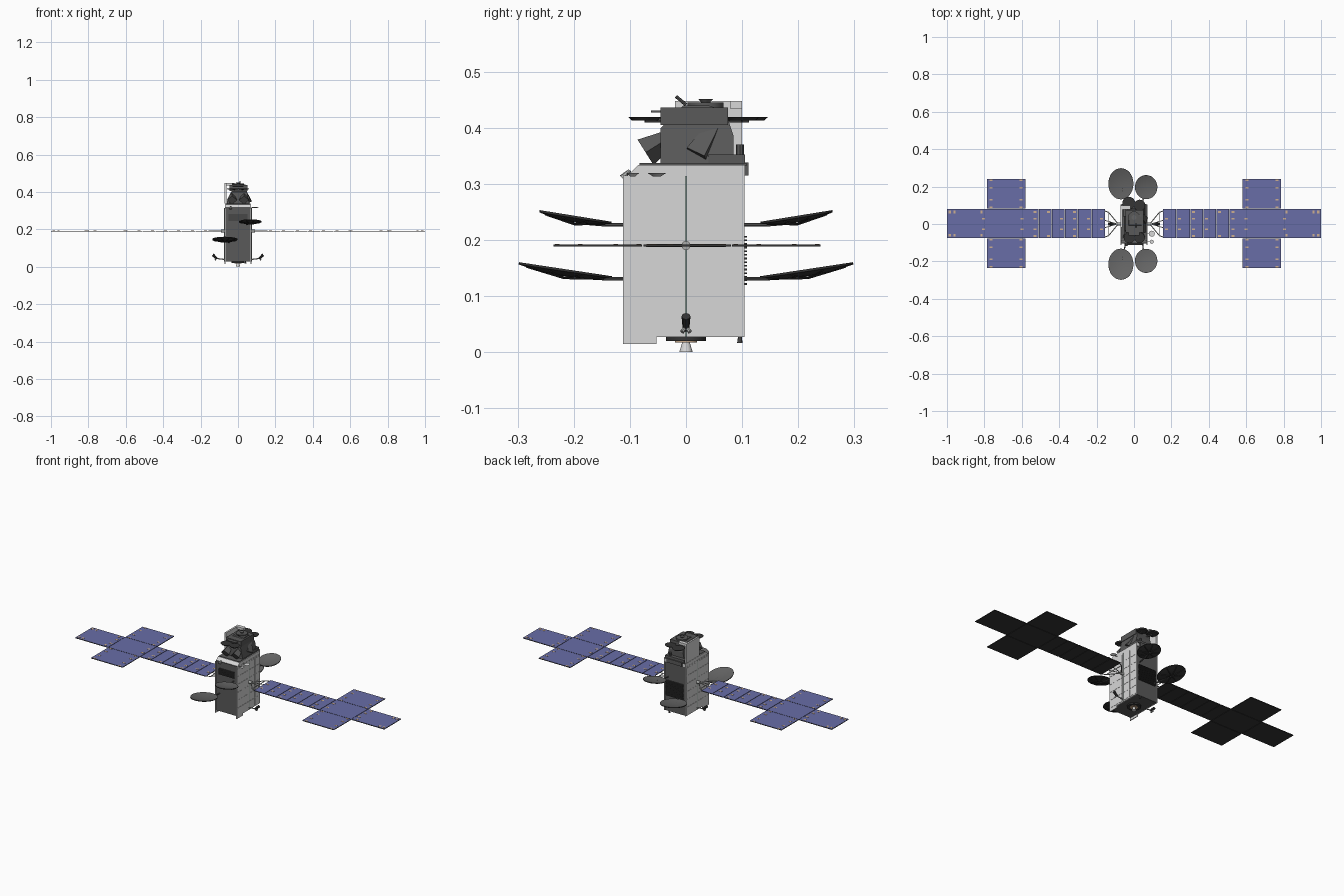
import bpy, bmesh, math
from mathutils import Vector

cube = bpy.data.objects.get("Cube")
if cube:
    bpy.data.objects.remove(cube, do_unlink=True)


def material(name, r, g, b):
    m = bpy.data.materials.new(name)
    m.use_nodes = True
    m.diffuse_color = (r, g, b, 1)
    m.node_tree.nodes["Principled BSDF"].inputs["Base Color"].default_value = (r, g, b, 1)
    return m


BLUE = material("solar_blue", 0.14, 0.155, 0.39)
BLACK = material("panel_black", 0.035, 0.035, 0.035)
GREY = material("blanket_grey", 0.1, 0.1, 0.1)
DISH = material("reflector_grey", 0.13, 0.13, 0.13)
LIGHT = material("radiator_light", 0.68, 0.68, 0.68)
METAL = material("strut_metal", 0.4, 0.41, 0.4)
TAN = material("patch_tan", 0.62, 0.43, 0.28)
GREEN = material("pipe_green", 0.3, 0.38, 0.34)


def finish(bm, name, *mats, smooth=False):
    bmesh.ops.recalc_face_normals(bm, faces=bm.faces[:])
    me = bpy.data.meshes.new(name)
    bm.to_mesh(me)
    bm.free()
    for m in mats:
        me.materials.append(m)
    ob = bpy.data.objects.new(name, me)
    bpy.context.collection.objects.link(ob)
    if smooth:
        bpy.ops.object.select_all(action='DESELECT')
        ob.select_set(True)
        bpy.context.view_layer.objects.active = ob
        bpy.ops.object.shade_smooth_by_angle(angle=math.radians(40))
    return ob


def box(name, x, y, z, *mats):
    """Box from (low, high) ranges; a second material covers all but the top."""
    bm = bmesh.new()
    bmesh.ops.create_cube(bm, size=1)
    for v in bm.verts:
        v.co = [sum(r) / 2 + c * abs(r[1] - r[0]) for c, r in zip(v.co, (x, y, z))]
    if len(mats) > 1:
        bm.normal_update()
        for f in bm.faces:
            f.material_index = 0 if f.normal.z > 0.5 else 1
    return finish(bm, name, *mats)


def rod(name, a, b, r1, mat, r2=None, sides=8):
    """Cylinder or cone from point a to point b."""
    a, b = Vector(a), Vector(b)
    bm = bmesh.new()
    bmesh.ops.create_cone(bm, cap_ends=True, segments=sides, radius1=r1,
                          radius2=r1 if r2 is None else r2, depth=(b - a).length)
    ob = finish(bm, name, mat, smooth=sides > 6)
    ob.location = (a + b) / 2
    ob.rotation_euler = (b - a).to_track_quat('Z', 'Y').to_euler()
    return ob


def prism(name, profile, x0, x1, mat, taper=1.0):
    """Side profile in y, z extruded along x, narrowing with height by taper."""
    bm = bmesh.new()
    zs = [p[1] for p in profile]
    mid = (x0 + x1) / 2
    sides = []
    for x in (x0, x1):
        sides.append([bm.verts.new((mid + (x - mid) * (1 + (taper - 1) * (z - min(zs)) / (max(zs) - min(zs))), y, z))
                      for y, z in profile])
    n = len(profile)
    bm.faces.new(sides[0])
    bm.faces.new(sides[1])
    for i in range(n):
        j = (i + 1) % n
        bm.faces.new((sides[0][i], sides[0][j], sides[1][j], sides[1][i]))
    return finish(bm, name, mat)


def dish(name, centre, rx, ry, depth, tilt, thick=0.004, sides=32):
    """Shallow bowl with a dark ribbed back."""
    bm = bmesh.new()
    layers = []
    for drop in (0, thick):
        rings = []
        for k in range(1, 5):
            t = k / 4
            rings.append([bm.verts.new((rx * t * math.cos(a), ry * t * math.sin(a), depth * t * t - drop))
                          for a in (math.tau * i / sides for i in range(sides))])
        hub = bm.verts.new((0, 0, -drop))
        layers.append(rings)
        mi = 1 if drop else 0
        for i in range(sides):
            j = (i + 1) % sides
            bm.faces.new((hub, rings[0][i], rings[0][j])).material_index = mi
            for lo, hi in zip(rings, rings[1:]):
                bm.faces.new((lo[i], hi[i], hi[j], lo[j])).material_index = mi
    for i in range(sides):
        j = (i + 1) % sides
        bm.faces.new((layers[0][-1][i], layers[0][-1][j], layers[1][-1][j], layers[1][-1][i])).material_index = 1
    ob = finish(bm, name, DISH, BLACK, smooth=True)
    ob.location = centre
    ob.rotation_euler = (tilt, 0, 0)
    # stiffening ribs on the back
    for k in range(8):
        a = math.tau * (k + 0.5) / 8
        rib = rod(name + "_rib", (0, 0, -thick - 0.003),
                  (rx * 0.9 * math.cos(a), ry * 0.9 * math.sin(a), depth * 0.8 - thick), 0.002, BLACK, sides=4)
        rib.parent = ob
    return ob


# Main body and top deck
box("body", (-0.068, 0.068), (-0.105, 0.1), (0.028, 0.318), GREY)
prism("top_deck", [(-0.105, 0.314), (0.105, 0.314), (0.105, 0.334), (-0.085, 0.334)], -0.07, 0.07, LIGHT)
box("deck_cover", (-0.066, 0.066), (-0.083, 0.108), (0.332, 0.337), GREY)
box("deck_rear_box", (-0.05, 0.05), (0.1, 0.111), (0.315, 0.338), GREY)

# Radiator sides with tiles and centre pipe
for s in (-1, 1):
    prism("radiator", [(-0.112, 0.015), (-0.053, 0.015), (-0.053, 0.027), (0.104, 0.027), (0.104, 0.315),
                       (-0.112, 0.315)], s * 0.066, s * 0.071, LIGHT)
    for row in range(6):
        z = 0.034 + row * 0.046
        for col in range(4):
            y = (-0.106, -0.055, 0.004, 0.053)[col]
            box("radiator_tile", (s * 0.07, s * 0.0722), (y, y + 0.047), (z, z + 0.043), LIGHT)
    rod("side_pipe", (s * 0.072, 0, 0.028), (s * 0.072, 0, 0.314), 0.002, GREEN)

# Heater fins on the front and back
for k in range(14):
    z = 0.12 + k * 0.0065
    box("back_fin", (-0.055, 0.055), (0.099, 0.109), (z, z + 0.003), BLACK)
for k in range(6):
    z = 0.245 + k * 0.0065
    box("front_fin", (-0.05, 0.05), (-0.111, -0.104), (z, z + 0.003), BLACK)

# Solar wings
cuts = [0.155, 0.225, 0.3, 0.37, 0.44, 0.51, 0.58, 0.786, 1.0]
Z = 0.19
for s in (-1, 1):
    for a, b in zip(cuts, cuts[1:]):
        box("solar_panel", (s * (a + 0.001), s * (b - 0.001)), (-0.076, 0.08), (Z - 0.002, Z + 0.002), BLUE, BLACK)
        for y in (-0.065, -0.028, 0.028, 0.065):
            if (round(a * 100) + round(abs(y) * 1000)) % 3:
                box("panel_patch", (s * (a + 0.01), s * (a + 0.026)), (y - 0.005, y + 0.005), (Z, Z + 0.003), TAN)
    for y0, y1 in ((-0.236, -0.078), (0.082, 0.24)):
        box("cross_panel", (s * 0.581, s * 0.785), (y0, y1), (Z - 0.002, Z + 0.002), BLUE, BLACK)
        for x in (0.605, 0.765):
            for t in (0.04, 0.3, 0.7, 0.96):
                y = y0 + t * (y1 - y0)
                box("cross_patch", (s * (x - 0.008), s * (x + 0.008)), (y - 0.004, y + 0.004), (Z, Z + 0.003), TAN)
    for x in (0.815, 0.96, 0.985):
        for y in (-0.06, 0.064):
            box("tip_patch", (s * (x - 0.006), s * (x + 0.006)), (y - 0.007, y + 0.007), (Z, Z + 0.003), TAN)
    # folding yoke
    rod("wing_hinge", (s * 0.065, 0, Z), (s * 0.092, 0, Z), 0.008, METAL, sides=12)
    for t in (-1, 1):
        rod("yoke_arm", (s * 0.085, 0, Z), (s * 0.135, t * 0.062, Z), 0.0025, METAL)
        rod("yoke_end", (s * 0.135, t * 0.062, Z), (s * 0.158, t * 0.07, Z), 0.0025, METAL)
        rod("yoke_brace", (s * 0.09, 0, Z), (s * 0.157, t * 0.02, Z), 0.002, METAL)
    rod("yoke_bar", (s * 0.135, -0.062, Z), (s * 0.135, 0.062, Z), 0.002, METAL)

# Four side reflectors on arms
for t in (-1, 1):
    side = "front" if t < 0 else "back"
    dish(side + "_large_reflector", (-0.07, t * 0.216, 0.139), 0.067, 0.084, 0.009, t * 0.15)
    dish(side + "_small_reflector", (0.065, t * 0.198, 0.235), 0.06, 0.065, 0.008, t * 0.16)
    for x, z, tip, dx in ((-0.045, 0.131, 0.2, -0.02), (0.045, 0.227, 0.18, 0.015)):
        rod("reflector_arm", (x, t * 0.1, z), (x + dx * 0.4, t * 0.145, z), 0.003, GREY)
        rod("reflector_arm_end", (x + dx * 0.4, t * 0.145, z), (x + dx, t * tip, z + 0.003), 0.003, GREY)

# Antenna tower
prism("tower", [(-0.045, 0.335), (0.085, 0.335), (0.085, 0.385), (0.07, 0.43), (0.04, 0.44), (-0.005, 0.44),
                (-0.045, 0.4)], -0.05, 0.062, GREY, taper=0.6)
box("tower_shelf", (-0.045, 0.05), (-0.045, 0.075), (0.405, 0.436), GREY)
box("tower_base", (-0.06, 0.062), (0.04, 0.105), (0.337, 0.352), GREY)
rod("rear_post", (0.035, 0.096, 0.335), (0.035, 0.096, 0.37), 0.007, GREY)
rod("tower_drum", (0, 0.035, 0.43), (0, 0.035, 0.445), 0.032, GREY, sides=20)
rod("drum_cap", (0, 0.035, 0.444), (0, 0.035, 0.451), 0.007, DISH, 0.013, sides=16)
for x in (-0.032, 0.032):
    rod("feed_horn", (x, -0.01, 0.395), (x, -0.072, 0.356), 0.008, GREY, 0.027, sides=4)
rod("side_horn", (0.035, 0.05, 0.4), (0.052, 0.02, 0.35), 0.015, GREY, 0.026, sides=4)
rod("whip", (0.01, 0, 0.441), (0.01, -0.018, 0.456), 0.003, GREY)
for x, y, r in ((-0.025, -0.073, 0.03), (0.03, -0.073, 0.028), (-0.028, 0.112, 0.034), (0.03, 0.1, 0.03)):
    rod("tower_reflector", (x, y, 0.413), (x, y, 0.419), r * 0.8, BLACK, r, sides=24)
    rod("tower_reflector_arm", (x, y, 0.413), (x * 0.6, y * 0.4, 0.413), 0.004, GREY)
box("upper_bar", (-0.03, 0.03), (-0.062, -0.02), (0.427, 0.431), GREY)
box("tower_panel", (-0.072, -0.062), (-0.02, 0.1), (0.337, 0.448), LIGHT)
box("panel_bracket", (-0.064, -0.02), (0.078, 0.1), (0.434, 0.448), LIGHT)

# Small deck antennas on the model's left
for y, r in ((-0.052, 0.016), (-0.095, 0.011)):
    rod("deck_antenna_arm", (0.066, y, 0.318), (0.095, y, 0.316), 0.002, METAL)
    rod("deck_antenna", (0.095, y, 0.313), (0.095, y, 0.319), r * 0.4, LIGHT, r, sides=16)
rod("front_antenna", (-0.04, -0.1, 0.324), (-0.04, -0.113, 0.31), 0.003, METAL, 0.007)

# Underside engine and side thrusters
rod("engine_ring", (0, 0, 0.02), (0, 0, 0.029), 0.036, BLACK, sides=32)
rod("engine_collar", (0, 0, 0.0175), (0, 0, 0.021), 0.02, TAN, sides=24)
rod("engine_nozzle", (0, 0, 0), (0, 0, 0.02), 0.012, LIGHT, 0.006, sides=20)
rod("rear_thruster", (0.04, 0.096, 0.03), (0.04, 0.096, 0.016), 0.003, GREY, 0.005)
for s in (-1, 1):
    rod("thruster_arm", (s * 0.066, 0, 0.038), (s * 0.118, 0, 0.045), 0.003, METAL)
    rod("thruster_pod", (s * 0.112, 0, 0.042), (s * 0.135, 0, 0.064), 0.006, BLACK, 0.008)
    for t in (-1, 1):
        rod("thruster_nozzle", (s * 0.116, 0, 0.046), (s * 0.122, t * 0.007, 0.036), 0.003, METAL, 0.004)
